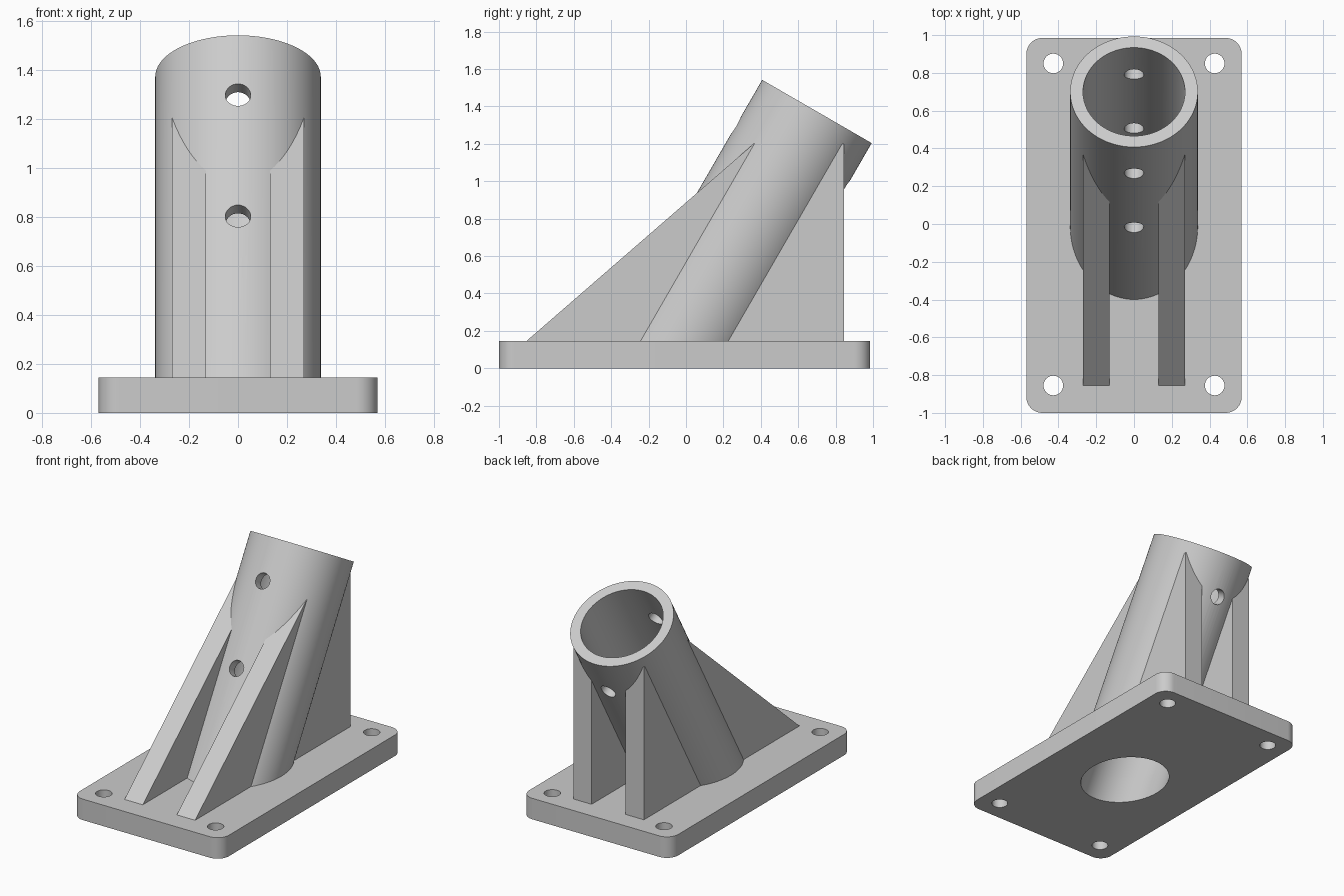
import bpy, bmesh
from math import sin, cos, tan, pi, radians
from mathutils import Vector, Matrix

if "Cube" in bpy.data.objects:
    bpy.data.objects.remove(bpy.data.objects["Cube"])

TILT = radians(30)
AXIS = Vector((0, sin(TILT), cos(TILT)))
TOP = Vector((0, 0.70, 1.373))        # centre of the tube mouth
R_OUT, R_IN = 0.338, 0.27
PLATE = 0.145                         # base plate thickness
HOLE = 0.052

grey = bpy.data.materials.new("light_grey")
grey.use_nodes = True
COLOUR = (0.6, 0.6, 0.6, 1)
grey.diffuse_color = COLOUR
grey.node_tree.nodes["Principled BSDF"].inputs["Base Color"].default_value = COLOUR


def make(name, bm):
    bmesh.ops.recalc_face_normals(bm, faces=bm.faces)
    mesh = bpy.data.meshes.new(name)
    bm.to_mesh(mesh)
    bm.free()
    mesh.materials.append(grey)
    ob = bpy.data.objects.new(name, mesh)
    bpy.context.collection.objects.link(ob)
    return ob


def activate(ob):
    bpy.ops.object.select_all(action='DESELECT')
    ob.select_set(True)
    bpy.context.view_layer.objects.active = ob


def prism(name, outline, offset):
    """Extrude a flat outline along an offset."""
    bm = bmesh.new()
    face = bm.faces.new([bm.verts.new(p) for p in outline])
    res = bmesh.ops.extrude_face_region(bm, geom=[face], use_keep_orig=True)
    verts = [v for v in res["geom"] if isinstance(v, bmesh.types.BMVert)]
    bmesh.ops.translate(bm, verts=verts, vec=offset)
    return make(name, bm)


def rod(centre, direction, radius, length, segments):
    bm = bmesh.new()
    turn = direction.to_track_quat('Z', 'Y').to_matrix().to_4x4()
    bmesh.ops.create_cone(bm, cap_ends=True, segments=segments, radius1=radius,
                          radius2=radius, depth=length,
                          matrix=Matrix.Translation(centre) @ turn)
    ob = make("cutter", bm)
    ob.hide_render = True
    return ob


def cut(ob, cutter):
    mod = ob.modifiers.new("cut", 'BOOLEAN')
    mod.operation = 'DIFFERENCE'
    mod.solver = 'EXACT'
    mod.object = cutter
    activate(ob)
    bpy.ops.object.modifier_apply(modifier=mod.name)
    bpy.data.objects.remove(cutter)


def smooth(ob):
    activate(ob)
    bpy.ops.object.shade_smooth_by_angle(angle=radians(30))


def on_axis(z):
    return TOP + AXIS * ((z - TOP.z) / AXIS.z)


# Base plate with rounded corners, four bolt holes and the slanted bore
HX, Y0, Y1, CR = 0.57, -1.0, 0.985, 0.085
outline = []
corners = [(HX - CR, Y1 - CR), (CR - HX, Y1 - CR), (CR - HX, Y0 + CR), (HX - CR, Y0 + CR)]
for i, (cx, cy) in enumerate(corners):
    for k in range(13):
        a = (i + k / 12) * pi / 2
        outline.append((cx + CR * cos(a), cy + CR * sin(a), 0))
plate = prism("base_plate", outline, (0, 0, PLATE))
for x in (-0.427, 0.427):
    for y in (-0.855, 0.85):
        cut(plate, rod(Vector((x, y, PLATE / 2)), Vector((0, 0, 1)), HOLE, 1, 32))
cut(plate, rod(on_axis(PLATE / 2), AXIS, R_IN, 2, 96))
smooth(plate)

# Leaning tube: square-cut mouth, foot trimmed level with the plate
N = 96
FOOT = PLATE - 0.001
side_dir = Vector((1, 0, 0))
up_dir = AXIS.cross(side_dir)
bm = bmesh.new()
rings = []
for radius, at_top in ((R_OUT, False), (R_OUT, True), (R_IN, True), (R_IN, False)):
    ring = []
    for i in range(N):
        a = 2 * pi * i / N
        p = TOP + radius * (cos(a) * side_dir + sin(a) * up_dir)
        if not at_top:
            p -= AXIS * ((p.z - FOOT) / AXIS.z)
        ring.append(bm.verts.new(p))
    rings.append(ring)
for r in range(4):
    a, b = rings[r], rings[(r + 1) % 4]
    for i in range(N):
        j = (i + 1) % N
        bm.faces.new((a[i], a[j], b[j], b[i]))
tube = make("leaning_tube", bm)

# Two pin holes straight through the tube, square to its axis
for z in (1.13, 0.635):
    cut(tube, rod(on_axis(z), up_dir, HOLE, 1, 32))
smooth(tube)

# Pair of gusset ribs: sloping front edge, upright back edge
profile = [(-0.855, FOOT), (0.845, FOOT), (0.845, 1.2), (0.375, 1.212)]
for name, x in (("left_rib", 0.13), ("right_rib", -0.27)):
    rib = prism(name, [(x, y, z) for y, z in profile], (0.14, 0, 0))
    cut(rib, rod(on_axis(0.7), AXIS, R_IN + 0.02, 4, 96))
    smooth(rib)
